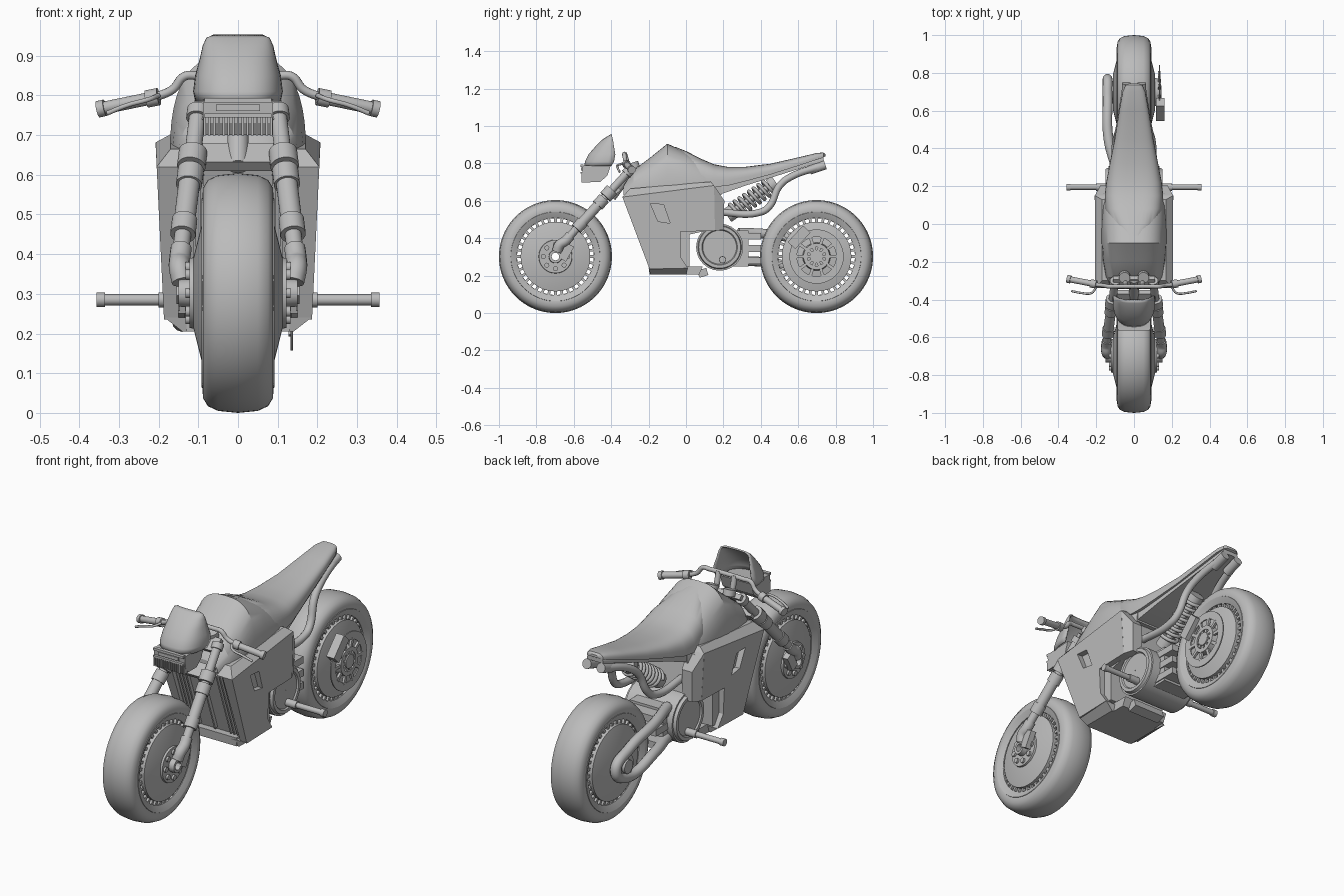
import bpy, bmesh, math
from mathutils import Matrix, Vector

default_cube = bpy.data.objects.get("Cube")
if default_cube:
    bpy.data.objects.remove(default_cube, do_unlink=True)

grey = bpy.data.materials.new("plain_grey")
grey.use_nodes = True
grey.diffuse_color = (0.5, 0.5, 0.5, 1)
grey.node_tree.nodes["Principled BSDF"].inputs["Base Color"].default_value = grey.diffuse_color

AXLE_Y, AXLE_Z = 0.698, 0.302
SIDES = (("left", 1), ("right", -1))


def finish(name, bm, angle=35):
    """Turn a bmesh into a shaded object."""
    bmesh.ops.recalc_face_normals(bm, faces=bm.faces)
    mesh = bpy.data.meshes.new(name)
    bm.to_mesh(mesh)
    bm.free()
    mesh.materials.append(grey)
    obj = bpy.data.objects.new(name, mesh)
    bpy.context.collection.objects.link(obj)
    shade(obj, angle)
    return obj


def select(obj):
    bpy.ops.object.select_all(action="DESELECT")
    obj.select_set(True)
    bpy.context.view_layer.objects.active = obj


def shade(obj, angle=35):
    select(obj)
    bpy.ops.object.shade_smooth_by_angle(angle=math.radians(angle))


def skin(bm, rings, wrap=True, caps=True):
    """Bridge successive rings of points with quads."""
    rows = [[bm.verts.new(p) for p in ring] for ring in rings]
    count = len(rows[0])
    for a, b in zip(rows, rows[1:]):
        for i in range(count if wrap else count - 1):
            j = (i + 1) % count
            bm.faces.new((a[i], a[j], b[j], b[i]))
    if caps:
        bm.faces.new(rows[0])
        bm.faces.new(rows[-1])


def prism(name, outline, inner, outer):
    """Side-view outline extruded across x; outer may give one x per point."""
    outs = outer if isinstance(outer, list) else [outer] * len(outline)
    bm = bmesh.new()
    skin(bm, [[(inner, y, z) for y, z in outline],
              [(x, y, z) for x, (y, z) in zip(outs, outline)]])
    return finish(name, bm, 20)


def lathe(name, profile, y, z, steps=72):
    """Closed (x, radius) profile turned about an axle parallel to x."""
    bm = bmesh.new()
    rings = []
    for i in range(steps + 1):
        a = math.tau * i / steps
        rings.append([(x, y + r * math.cos(a), z + r * math.sin(a)) for x, r in profile])
    skin(bm, rings, caps=False)
    bmesh.ops.remove_doubles(bm, verts=bm.verts, dist=0.0001)
    return finish(name, bm)


def rods(name, items):
    """Cylinders given as (start, end, radius)."""
    bm = bmesh.new()
    for start, end, radius in items:
        a, b = Vector(start), Vector(end)
        turn = (b - a).to_track_quat("Z", "Y").to_matrix().to_4x4()
        bmesh.ops.create_cone(bm, cap_ends=True, segments=24, radius1=radius, radius2=radius,
                              depth=(b - a).length, matrix=Matrix.Translation((a + b) / 2) @ turn)
    return finish(name, bm)


def boxes(name, items):
    """Boxes given as (centre, size, rotation about x)."""
    bm = bmesh.new()
    for centre, size, tilt in items:
        bmesh.ops.create_cube(bm, size=1, matrix=Matrix.Translation(centre)
                              @ Matrix.Rotation(tilt, 4, "X") @ Matrix.Diagonal((*size, 1)))
    return finish(name, bm)


def tube(name, points, radius, kind="BEZIER", loop=False):
    """Round bar swept along a path."""
    curve = bpy.data.curves.new(name, "CURVE")
    curve.dimensions = "3D"
    curve.bevel_depth, curve.bevel_resolution, curve.use_fill_caps = radius, 4, True
    spline = curve.splines.new(kind)
    target = spline.bezier_points if kind == "BEZIER" else spline.points
    target.add(len(points) - 1)
    for point, co in zip(target, points):
        if kind == "BEZIER":
            point.co = co
            point.handle_left_type = point.handle_right_type = "AUTO"
        else:
            point.co = (*co, 1)
    spline.use_cyclic_u = loop
    obj = bpy.data.objects.new(name, curve)
    bpy.context.collection.objects.link(obj)
    curve.materials.append(grey)
    select(obj)
    bpy.ops.object.convert(target="MESH")
    shade(bpy.context.object)


def loft(name, sections, power, angle=35):
    """Domed hull from (y, half width, bottom, top) sections."""
    bm, rings = bmesh.new(), []
    for y, half, low, high in sections:
        ring = []
        for i in range(25):
            a = math.pi * i / 24
            c, s = math.cos(a), math.sin(a)
            ring.append((math.copysign(half * abs(c) ** power, c), y, low + (high - low) * abs(s) ** power))
        rings.append(ring)
    skin(bm, rings)
    return finish(name, bm, angle)


# Wheels: tyre, rim, dished disc, and open slots between small bridges
half_tyre = [(0.068, 0.205), (0.082, 0.215), (0.09, 0.238), (0.088, 0.265), (0.076, 0.285), (0.05, 0.297)]
for end, y in (("front", -AXLE_Y), ("rear", AXLE_Y)):
    profile = half_tyre + [(0, 0.302)] + [(-x, r) for x, r in reversed(half_tyre)]
    lathe(end + "_tyre", profile, y, AXLE_Z, 96)
    lathe(end + "_rim", [(0.078, 0.206), (0.086, 0.222), (0.092, 0.238), (0.084, 0.242),
                         (-0.084, 0.242), (-0.092, 0.238), (-0.086, 0.222), (-0.078, 0.206)], y, AXLE_Z)
    lathe(end + "_wheel_disc", [(0.088, 0.186), (0.112, 0.09), (0.112, 0.02),
                                (-0.112, 0.02), (-0.112, 0.09), (-0.088, 0.186)], y, AXLE_Z)
    bridges = []
    for i in range(36):
        a = math.tau * i / 36
        centre = (0, y + 0.196 * math.cos(a), AXLE_Z + 0.196 * math.sin(a))
        bridges.append((centre, (0.15, 0.026, 0.014), a))
    boxes(end + "_rim_bridges", bridges)

# Front hubs with bolts, fork legs and axle clamps
for side, s in SIDES:
    lathe(side + "_front_hub", [(s * 0.11, 0.09), (s * 0.122, 0.088), (s * 0.122, 0.02), (s * 0.11, 0.02)],
          -AXLE_Y, AXLE_Z)
    lathe(side + "_axle_collar", [(s * 0.12, 0.036), (s * 0.15, 0.034), (s * 0.15, 0.02), (s * 0.12, 0.02)],
          -AXLE_Y, AXLE_Z)
    bolts = []
    for i in range(8):
        a = math.tau * i / 8
        by, bz = -AXLE_Y + 0.065 * math.cos(a), AXLE_Z + 0.065 * math.sin(a)
        bolts.append(((s * 0.12, by, bz), (s * 0.132, by, bz), 0.013))
    rods(side + "_hub_bolts", bolts)

    low, top = Vector((s * 0.147, -0.645, 0.385)), Vector((s * 0.1, -0.3, 0.765))
    at = lambda t: low.lerp(top, t)
    rods(side + "_fork_leg", [(at(0), at(1), 0.021), (at(0.17), at(0.27), 0.032), (at(0.27), at(0.5), 0.027),
                              (at(0.5), at(0.6), 0.033), (at(0.62), at(0.72), 0.036), (at(0.94), at(1), 0.028)])
    tube(side + "_fork_elbow", [at(0.08), at(0), (s * 0.147, -0.675, 0.365), (s * 0.14, -0.69, 0.33)], 0.027)
    boxes(side + "_front_caliper", [((s * 0.14, -0.64, 0.325), (0.03, 0.045, 0.09), -0.5)])
rods("steering_stem", [((0, -0.4, 0.62), (0, -0.29, 0.77), 0.027)])
boxes("fork_clamps", [((0, -0.385, 0.645), (0.24, 0.07, 0.03), 0.75), ((0, -0.31, 0.755), (0.22, 0.07, 0.025), 0.75)])

# Handlebar, grips, switches and levers
tube("handlebar", [(s * x, y, z) for s, line in (
    (-1, ((0.21, -0.32, 0.795), (0.165, -0.325, 0.815), (0.135, -0.33, 0.848), (0.1, -0.33, 0.85))),
    (1, ((0.1, -0.33, 0.85), (0.135, -0.33, 0.848), (0.165, -0.325, 0.815), (0.21, -0.32, 0.795))))
    for x, y, z in line], 0.011)
for side, s in SIDES:
    rods(side + "_grip", [((s * 0.2, -0.32, 0.797), (s * 0.345, -0.292, 0.767), 0.016),
                          ((s * 0.335, -0.294, 0.769), (s * 0.353, -0.29, 0.765), 0.021),
                          ((s * 0.2, -0.32, 0.797), (s * 0.23, -0.314, 0.791), 0.022)])
    tube(side + "_lever", [(s * 0.2, -0.335, 0.8), (s * 0.225, -0.365, 0.79), (s * 0.28, -0.365, 0.775),
                           (s * 0.33, -0.355, 0.755)], 0.006)
    rods(side + "_riser", [((s * 0.045, -0.3, 0.75), (s * 0.045, -0.33, 0.855), 0.014)])
    rods(side + "_gauge", [((s * 0.05, -0.275, 0.775), (s * 0.05, -0.285, 0.805), 0.03)])

# Headlight cowl as a thin curved shell, with finned lamp housing below
bm, rows = bmesh.new(), []
for z, half, front, back in ((0.785, 0.108, -0.545, -0.4), (0.81, 0.113, -0.54, -0.385), (0.85, 0.108, -0.52, -0.378),
                             (0.89, 0.097, -0.485, -0.385), (0.925, 0.089, -0.45, -0.39), (0.945, 0.08, -0.42, -0.395),
                             (0.954, 0.06, -0.405, -0.397)):
    rows.append([(half * math.copysign(abs(math.cos(a)) ** 0.75, math.cos(a)), back + (front - back) * math.sin(a) ** 0.75, z)
                 for a in (math.pi * i / 24 for i in range(25))])
skin(bm, rows, wrap=False, caps=False)
cowl = finish("headlight_cowl", bm, 60)
cowl.modifiers.new("thickness", "SOLIDIFY").thickness = 0.008
prism("lamp_housing", [(-0.55, 0.73), (-0.555, 0.787), (-0.4, 0.795), (-0.42, 0.735), (-0.46, 0.7), (-0.53, 0.7)], -0.088, 0.088)
boxes("lamp_fins", [((-0.084 + 0.012 * i, -0.535, 0.722), (0.006, 0.05, 0.046), 0) for i in range(15)])
boxes("lamp_frame", [((0, -0.556, 0.787), (0.17, 0.018, 0.012), 0), ((0, -0.556, 0.75), (0.17, 0.018, 0.01), 0),
                     ((0, -0.554, 0.769), (0.11, 0.016, 0.016), 0)])

# Tank, seat pad and tail pan
loft("tank", [(-0.335, 0.12, 0.63, 0.68), (-0.28, 0.15, 0.63, 0.765), (-0.19, 0.165, 0.63, 0.832), (-0.1, 0.172, 0.63, 0.905),
              (0, 0.172, 0.63, 0.862), (0.1, 0.165, 0.63, 0.812), (0.19, 0.14, 0.63, 0.75)], 0.72, 25)
loft("seat", [(-0.06, 0.06, 0.7, 0.89), (0, 0.125, 0.69, 0.866), (0.08, 0.155, 0.68, 0.825), (0.15, 0.155, 0.675, 0.795),
              (0.22, 0.147, 0.68, 0.782), (0.32, 0.128, 0.705, 0.782), (0.45, 0.102, 0.74, 0.798), (0.6, 0.078, 0.787, 0.832),
              (0.7, 0.06, 0.82, 0.856), (0.735, 0.045, 0.832, 0.858), (0.745, 0.025, 0.838, 0.85)], 0.6)
loft("tail_pan", [(0.08, 0.14, 0.63, 0.72), (0.2, 0.135, 0.64, 0.72), (0.32, 0.115, 0.682, 0.735),
                  (0.5, 0.085, 0.738, 0.775), (0.735, 0.045, 0.812, 0.836)], 0.4)

# Core body, belly pan and radiator ribs
prism("core_body", [(-0.3, 0.63), (0.16, 0.67), (0.2, 0.46), (0.02, 0.42), (0.02, 0.25), (-0.165, 0.25)], -0.165, 0.165)
prism("belly_pan", [(-0.2, 0.25), (-0.195, 0.205), (0.07, 0.205), (0.09, 0.25)], -0.13, 0.13)
boxes("belly_foot", [((0, 0.09, 0.215), (0.18, 0.05, 0.04), 0.3)])
boxes("radiator_ribs", [((x, -0.237, 0.43), (0.008, 0.02, 0.36), 0.34)
                        for x in (-0.15, -0.13, -0.11, -0.09, 0, 0.09, 0.11, 0.13, 0.15)])

# Angular side panels with a recessed window, sloped shoulders and rear returns
for side, s in SIDES:
    outline = [(-0.34, 0.62), (0.15, 0.682), (0.155, 0.44), (-0.03, 0.435), (-0.03, 0.3), (0.01, 0.24), (-0.195, 0.235)]
    panel = prism(side + "_side_panel", outline, s * 0.15,
                  [s * (0.18 + 0.04 * (z - 0.1) * 1.2) for y, z in outline])
    cutter = prism("window_cutter", [(-0.19, 0.585), (-0.12, 0.58), (-0.085, 0.48), (-0.15, 0.49)], s * 0.172, s * 0.25)
    cut = panel.modifiers.new("window", "BOOLEAN")
    cut.operation, cut.object, cut.solver = "DIFFERENCE", cutter, "EXACT"
    select(panel)
    bpy.ops.object.modifier_apply(modifier="window")
    bpy.data.objects.remove(cutter, do_unlink=True)
    prism(side + "_panel_shoulder", [(-0.34, 0.62), (-0.3, 0.665), (0.13, 0.702), (0.15, 0.682)], s * 0.12,
          [s * x for x in (0.205, 0.17, 0.17, 0.207)])
    prism(side + "_panel_return", [(0.15, 0.682), (0.205, 0.6), (0.2, 0.445), (0.155, 0.44)], s * 0.12,
          [s * x for x in (0.207, 0.178, 0.175, 0.196)])
    prism(side + "_belly_skirt", [(-0.2, 0.24), (-0.19, 0.205), (0, 0.205), (0.01, 0.24)], s * 0.1,
          [s * x for x in (0.185, 0.14, 0.14, 0.185)])

# Motor drum, covers and foot pegs
MOTOR_Y, MOTOR_Z = 0.18, 0.352
rods("motor", [((-0.135, MOTOR_Y, MOTOR_Z), (0.135, MOTOR_Y, MOTOR_Z), 0.126)])
for side, s in SIDES:
    lathe(side + "_motor_cover", [(s * 0.13, 0.118), (s * 0.15, 0.112), (s * 0.15, 0.095),
                                  (s * 0.143, 0.09), (s * 0.143, 0.002), (s * 0.13, 0.002)], MOTOR_Y, MOTOR_Z)
    rods(side + "_foot_peg", [((s * 0.14, 0.195, 0.285), (s * 0.345, 0.195, 0.285), 0.014),
                              ((s * 0.335, 0.195, 0.285), (s * 0.357, 0.195, 0.285), 0.018),
                              ((s * 0.14, 0.195, 0.285), (s * 0.2, 0.195, 0.285), 0.019)])
boxes("swingarm_mount", [((-0.01, 0.32, z), (0.2, 0.16, 0.035), 0) for z in (0.28, 0.345, 0.41)]
      + [((-0.01, 0.29, 0.345), (0.19, 0.09, 0.19), 0)])

# Single-sided swingarm and rear hub
tube("swingarm", [(-0.09, 0.28, 0.43), (-0.135, 0.45, 0.42), (-0.14, 0.66, 0.372), (-0.14, 0.768, AXLE_Z),
                  (-0.14, 0.68, 0.236), (-0.135, 0.45, 0.27), (-0.09, 0.28, 0.28)], 0.026)
rods("rear_hub", [((-0.165, AXLE_Y, AXLE_Z), (0.145, AXLE_Y, AXLE_Z), 0.034), ((-0.15, AXLE_Y, AXLE_Z), (-0.1, AXLE_Y, AXLE_Z), 0.06)])

# Rear brake disc, spokes and caliper on the left
lathe("rear_brake_disc", [(0.132, 0.145), (0.138, 0.145), (0.138, 0.105), (0.132, 0.105)], AXLE_Y, AXLE_Z)
boxes("brake_spokes", [((0.133, AXLE_Y, AXLE_Z), (0.012, 0.225, 0.016), math.pi * i / 5) for i in range(5)])
lathe("brake_carrier", [(0.11, 0.075), (0.142, 0.07), (0.142, 0.05), (0.11, 0.05)], AXLE_Y, AXLE_Z)
boxes("rear_caliper", [((0.14, 0.605, 0.405), (0.045, 0.055, 0.12), -0.75)])

# Subframe tubes and coil shock
for side, s in SIDES:
    tube(side + "_subframe", [(s * x, y, z) for x, y, z in (
        (0.1, 0.16, 0.54), (0.1, 0.4, 0.54), (0.095, 0.445, 0.57), (0.08, 0.5, 0.68), (0.07, 0.555, 0.725), (0.04, 0.74, 0.79))], 0.019)
    rods(side + "_tail_light", [((s * 0.042, 0.66, 0.764), (s * 0.04, 0.745, 0.792), 0.024)])
low, top = Vector((0, 0.22, 0.52)), Vector((0, 0.48, 0.7))
rods("shock_absorber", [(low, top, 0.018), (low, low.lerp(top, 0.15), 0.04), (low.lerp(top, 0.88), top, 0.04)])
turn = (top - low).to_track_quat("Z", "Y")
coil = []
for i in range(145):
    a = math.tau * i / 18
    coil.append(low.lerp(top, 0.12 + 0.78 * i / 144) + turn @ Vector((0.043 * math.cos(a), 0.043 * math.sin(a), 0)))
tube("shock_spring", coil, 0.009, "POLY")
